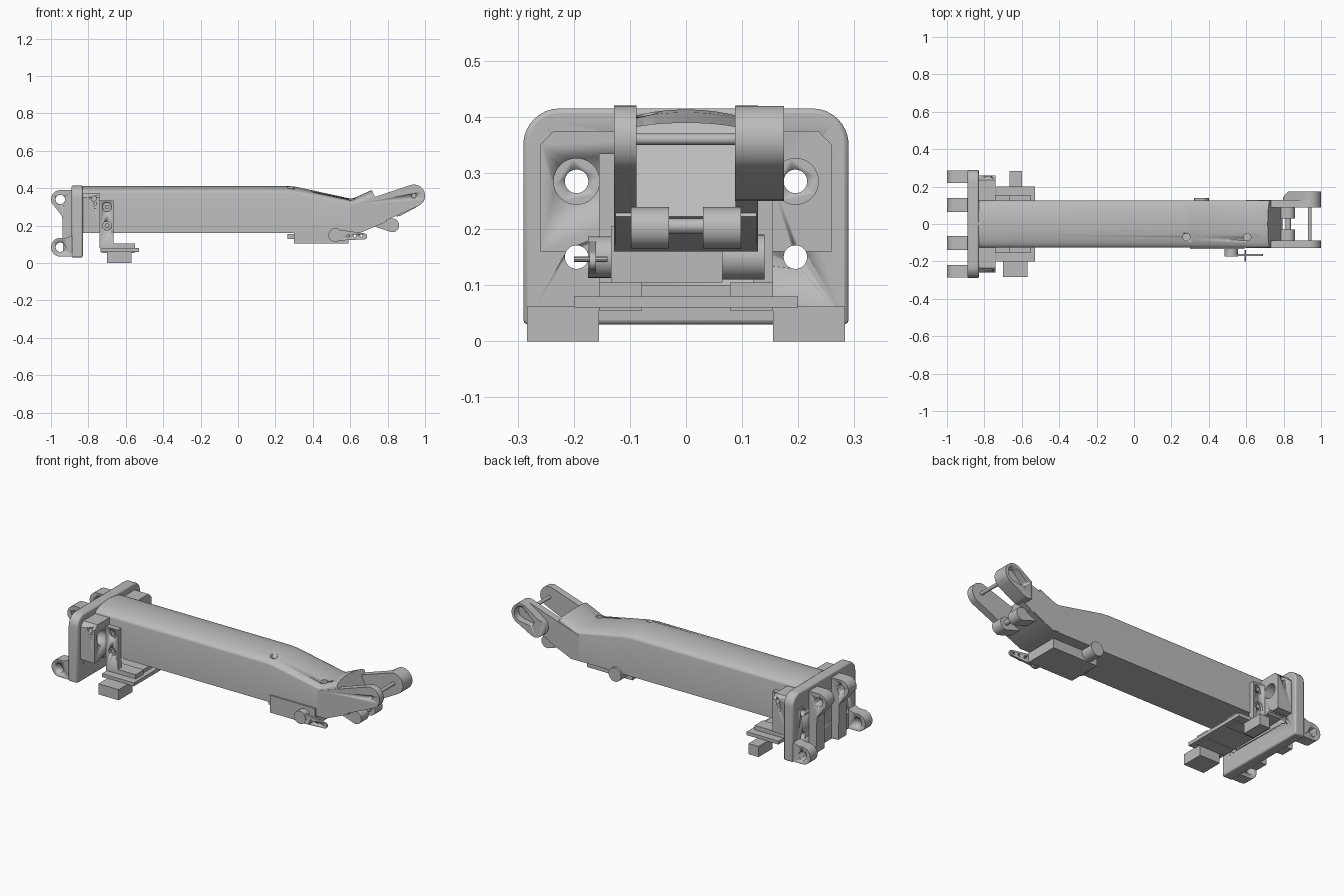
import bpy, bmesh, math

if "Cube" in bpy.data.objects:
    bpy.data.objects.remove(bpy.data.objects["Cube"])

gray = bpy.data.materials.new("plain gray")
gray.diffuse_color = (0.5, 0.5, 0.5, 1)
gray.use_nodes = True
gray.node_tree.nodes["Principled BSDF"].inputs["Base Color"].default_value = gray.diffuse_color


def finish(name, bm):
    bmesh.ops.recalc_face_normals(bm, faces=bm.faces)
    me = bpy.data.meshes.new(name)
    bm.to_mesh(me)
    bm.free()
    me.materials.append(gray)
    ob = bpy.data.objects.new(name, me)
    bpy.context.collection.objects.link(ob)
    bpy.ops.object.select_all(action='DESELECT')
    ob.select_set(True)
    bpy.context.view_layer.objects.active = ob
    bpy.ops.object.shade_smooth_by_angle(angle=math.radians(30))
    return ob


def prism(name, pts, axis, a, b):
    """Extrude a 2D outline along an axis from a to b."""
    place = {'x': lambda p, t: (t, p[0], p[1]),
             'y': lambda p, t: (p[0], t, p[1]),
             'z': lambda p, t: (p[0], p[1], t)}[axis]
    bm = bmesh.new()
    lo = [bm.verts.new(place(p, a)) for p in pts]
    hi = [bm.verts.new(place(p, b)) for p in pts]
    bm.faces.new(lo)
    bm.faces.new(hi)
    for i in range(len(pts)):
        j = (i + 1) % len(pts)
        bm.faces.new((lo[i], lo[j], hi[j], hi[i]))
    return finish(name, bm)


def box(name, x0, x1, y0, y1, z0, z1):
    return prism(name, [(x0, y0), (x1, y0), (x1, y1), (x0, y1)], 'z', z0, z1)


def arc(c, r, a0, a1, n=14):
    return [(c[0] + r * math.cos(math.radians(a0 + (a1 - a0) * i / n)),
             c[1] + r * math.sin(math.radians(a0 + (a1 - a0) * i / n))) for i in range(n + 1)]


def circle(c, r, n=32):
    return arc(c, r, 0, 360 - 360 / n, n - 1)


def capsule(c1, r1, c2, r2):
    """Outline wrapped around two circles."""
    dx, dy = c2[0] - c1[0], c2[1] - c1[1]
    ang = math.degrees(math.atan2(dy, dx))
    off = math.degrees(math.acos((r1 - r2) / math.hypot(dx, dy)))
    return arc(c1, r1, ang + off, ang + 360 - off) + arc(c2, r2, ang - off, ang + off)


def cut(ob, cutter):
    cutter.hide_render = True
    cutter.hide_viewport = True
    m = ob.modifiers.new("cut", 'BOOLEAN')
    m.operation = 'DIFFERENCE'
    m.solver = 'EXACT'
    m.object = cutter


# mounting plate with rounded top corners
plate = prism("mounting_plate", [(-.29, .03), (.29, .03)] + arc((.225, .35), .065, 0, 90, 8)
              + arc((-.225, .35), .065, 90, 180, 8), 'x', -.89, -.83)
bev = plate.modifiers.new("edge", 'BEVEL')
bev.width = .008
bev.segments = 2

# chamfered flange around the arm root
c = .025
flange = prism("root_flange", [(-.26, .16), (.26, .16), (.26, .375 - c), (.26 - c, .375),
                               (c - .26, .375), (-.26, .375 - c)], 'x', -.832, -.74)

# bolt holes through plate and flange
for s in (-1, 1):
    for z in (.285, .15):
        hole = prism("bolt_hole_cutter", circle((s * .195, z), .021), 'x', -1.1, -.6)
        cut(plate, hole)
        cut(flange, hole)
    cut(flange, prism("counterbore_cutter", circle((s * .195, .285), .041), 'x', -.80, -.6))
    cut(flange, prism("side_hole_cutter", circle((-.77, .345), .013), 'y', s * .2, s * .3))

# hinge ears behind the plate: tall inner pair, low outer pair
inner = ([(-.88, .39)] + arc((-.95, .34), .05, 90, 200)
         + [(-.94, .25), (-.935, .04), (-.88, .035)])
outer = ([(-.88, .15), (-.92, .135)] + arc((-.95, .085), .05, 90, 270) + [(-.88, .035)])
for s, side in ((-1, "front"), (1, "back")):
    ear = prism("inner_ear_" + side, inner, 'y', s * .065, s * .14)
    cut(ear, prism("pin_hole_cutter", circle((-.95, .34), .025), 'y', s * .02, s * .2))
    lug = prism("outer_lug_" + side, outer, 'y', s * .22, s * .285)
    cut(lug, prism("pin_hole_cutter", circle((-.95, .085), .025), 'y', s * .2, s * .35))

# arm beam: arched section lofted through bottom / crown points
stations = [(-.84, .16, -.84, .413), (.26, .16, .26, .413), (.31, .16, .31, .408),
            (.60, .16, .60, .345), (.65, .16, .62, .348), (.795, .222, .715, .39)]
W = .126
section = [(-W, 0), (W, 0)] + [(W * math.cos(t), .85 + .15 * math.sin(t))
                               for t in [math.pi * i / 20 for i in range(21)]]
bm = bmesh.new()
rings = [[bm.verts.new((xb + (xt - xb) * h, y, zb + (zt - zb) * h)) for y, h in section]
         for xb, zb, xt, zt in stations]
bm.faces.new(rings[0])
bm.faces.new(rings[-1])
for a, b in zip(rings, rings[1:]):
    for i in range(len(section)):
        j = (i + 1) % len(section)
        bm.faces.new((a[i], a[j], b[j], b[i]))
arm = finish("arm_beam", bm)
for x in (.28, .605):
    cut(arm, prism("screw_hole_cutter", circle((x, -.07), .02, 20), 'z', .30, .5))

# fork cheeks at the tip
tip = (.94, .36)
cheek = ([(.60, .165), (.65, .16), (.80, .232)] + arc(tip, .06, -62, 107) + [(.60, .31)])
front_cheek = prism("fork_cheek_front", cheek, 'y', -.128, -.088)
cut(front_cheek, prism("pin_hole_cutter", circle(tip, .012, 16), 'y', -.2, -.1))
prism("fork_cheek_back", cheek, 'y', .088, .128)
boss = prism("fork_boss", capsule((.85, .305), .055, tip, .06), 'y', .087, .175)
cut(boss, prism("boss_slope_cutter", [(.70, .126), (.78, .126), (.83, .18), (.70, .18)],
                'z', .1, .5))
cut(boss, prism("boss_pocket_cutter", capsule(tip, .042, (.88, .33), .022), 'y', .135, .25))
prism("fork_pin", circle(tip, .01, 16), 'y', -.1, .14)

# lower hinge knuckles and pin
for s, side in ((-1, "front"), (1, "back")):
    prism("knuckle_" + side, capsule((.825, .202), .037, (.75, .215), .025),
          'y', s * .03, s * .098)
prism("knuckle_pin", circle((.825, .205), .014, 16), 'y', -.09, .09)

# actuator under the arm with lever and cable boss
box("actuator_body", .30, .59, -.134, .065, .105, .205)
box("actuator_tab", .265, .31, -.10, -.04, .13, .155)
prism("actuator_mount", circle((.36, .15), .04), 'y', .06, .14)
prism("lever_hub", circle((.52, .15), .037), 'y', -.175, -.13)
lever = prism("lever", capsule((.53, .15), .03, (.675, .143), .016), 'y', -.172, -.16)
for x in (.59, .625, .66):
    cut(lever, prism("lever_hole_cutter", circle((x, .146), .007, 12), 'y', -.2, -.14))
prism("lever_wire", circle((.595, .146), .005, 10), 'y', -.20, -.14)

# side brackets beside the arm root
for s, side in ((-1, "front"), (1, "back")):
    bracket = box("side_bracket_" + side, -.74, -.665, s * .12, s * .155, .08, .335)
    for z in (.20, .30):
        cut(bracket, prism("screw_recess_cutter", circle((-.70, z), .024, 20),
                           'y', s * .14, s * .2))
        prism("screw_" + side, circle((-.70, z), .013, 6), 'y', s * .135, s * .15)
    box("bracket_foot_" + side, -.73, -.55, s * .078, s * .155, .055, .105)

# clamp bar and end blocks below
box("clamp_bar", -.735, -.53, -.20, .20, .06, .08)
box("clamp_bar_upper", -.72, -.56, -.155, .155, .078, .10)
box("end_block_front", -.70, -.57, -.283, -.155, 0, .062)
box("end_block_back", -.665, -.60, .155, .283, 0, .062)
